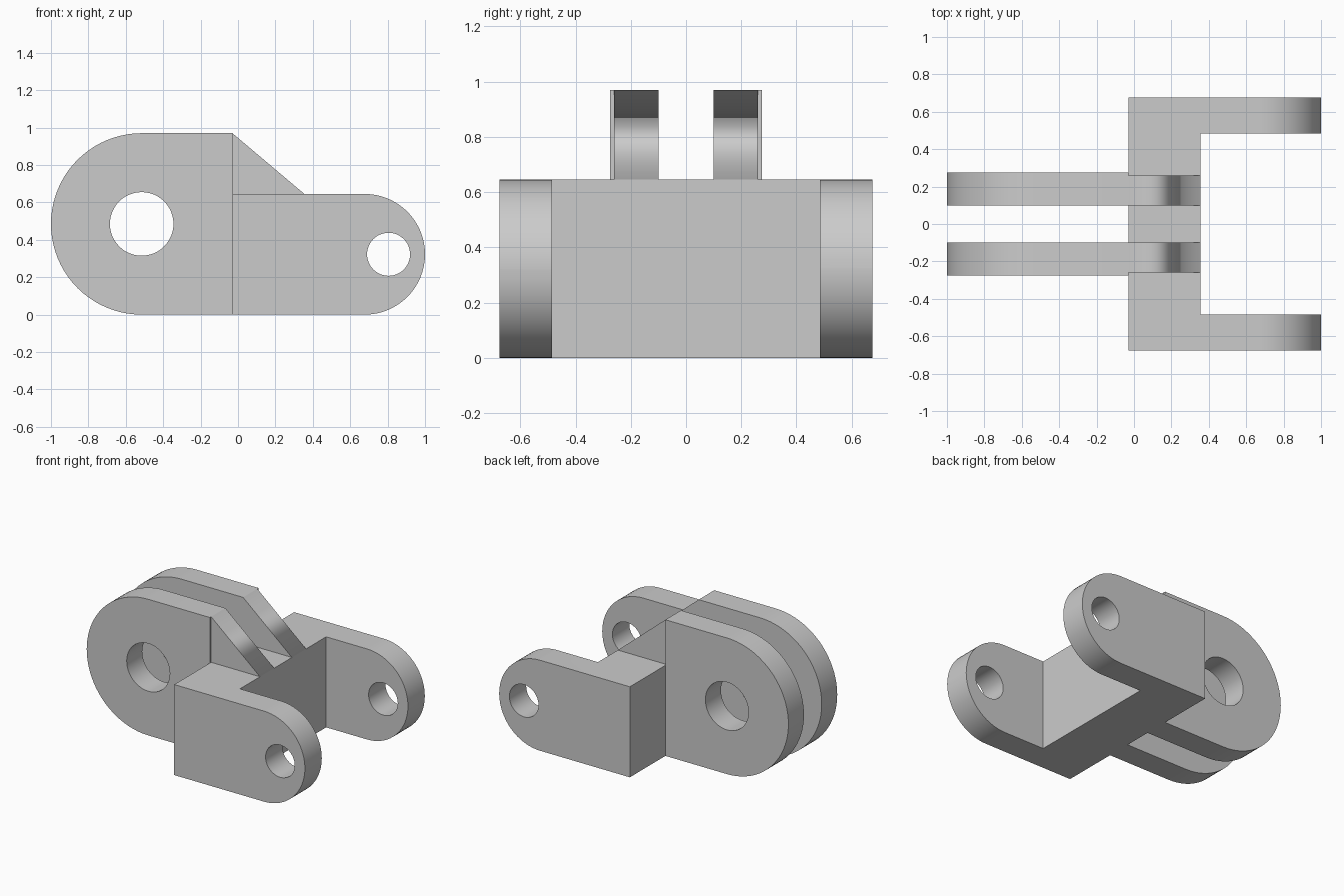
import bpy
from math import pi, sin, cos

cube = bpy.data.objects.get("Cube")
if cube:
    bpy.data.objects.remove(cube, do_unlink=True)

grey = bpy.data.materials.new("plain grey")
grey.use_nodes = True
colour = (0.6, 0.6, 0.6, 1)
grey.diffuse_color = colour
grey.node_tree.nodes["Principled BSDF"].inputs["Base Color"].default_value = colour

WAIST = -0.03      # plane where lugs meet the yoke
YOKE_H = 0.645
LUG_H = 0.97


def arc(cx, cy, r, start, end, steps):
    return [(cx + r * cos(start + (end - start) * i / steps),
             cy + r * sin(start + (end - start) * i / steps)) for i in range(steps + 1)]


def circle(cx, cy, r):
    return arc(cx, cy, r, 0, 2 * pi, 48)[:-1]


def plate(name, loops, low, high, upright=True):
    """Extrude closed outlines (inner ones become holes) along y, or along z if not upright."""
    curve = bpy.data.curves.new(name, "CURVE")
    curve.dimensions = "2D"
    curve.fill_mode = "BOTH"
    curve.extrude = (high - low) / 2
    for loop in loops:
        spline = curve.splines.new("POLY")
        spline.points.add(len(loop) - 1)
        for point, (u, v) in zip(spline.points, loop):
            point.co = (u, v, 0, 1)
        spline.use_cyclic_u = True
    obj = bpy.data.objects.new(name, curve)
    bpy.context.collection.objects.link(obj)
    middle = (low + high) / 2
    if upright:
        obj.rotation_euler.x = pi / 2
        obj.location.y = middle
    else:
        obj.location.z = middle
    bpy.ops.object.select_all(action="DESELECT")
    obj.select_set(True)
    bpy.context.view_layer.objects.active = obj
    bpy.ops.object.convert(target="MESH")
    bpy.ops.object.transform_apply(location=True, rotation=True, scale=True)
    # Weld the caps to the walls
    bpy.ops.object.mode_set(mode="EDIT")
    bpy.ops.mesh.select_all(action="SELECT")
    bpy.ops.mesh.remove_doubles(threshold=0.0001)
    bpy.ops.mesh.normals_make_consistent(inside=False)
    bpy.ops.object.mode_set(mode="OBJECT")
    obj = bpy.context.object
    obj.data.materials.clear()
    obj.data.materials.append(grey)
    return obj


def smooth(obj):
    bpy.ops.object.select_all(action="DESELECT")
    obj.select_set(True)
    bpy.context.view_layer.objects.active = obj
    bpy.ops.object.shade_smooth_by_angle(angle=pi / 6)


# Yoke: U-shaped plan trimmed to a round-ended side outline with pin holes
plan = [(WAIST, -0.675), (1.1, -0.675), (1.1, -0.485), (0.355, -0.485),
        (0.355, 0.485), (1.1, 0.485), (1.1, 0.675), (WAIST, 0.675)]
yoke = plate("yoke", [plan], -0.1, 0.8, upright=False)
r = YOKE_H / 2
side = [(WAIST, YOKE_H), (WAIST, 0)] + arc(1 - r, r, r, -pi / 2, pi / 2, 32)
# The trimming outline overshoots the back plane so the plan sets it cleanly
side[0], side[1] = (-0.2, YOKE_H), (-0.2, 0)
trim = plate("yoke_trim", [side, circle(0.805, r, 0.115)], -0.8, 0.8)
trim.hide_render = True
cut = yoke.modifiers.new("trim", "BOOLEAN")
cut.operation = "INTERSECT"
cut.solver = "EXACT"
cut.object = trim
bpy.context.view_layer.objects.active = yoke
bpy.ops.object.modifier_apply(modifier=cut.name)
bpy.data.objects.remove(trim, do_unlink=True)
smooth(yoke)

# Twin round lugs with a bore, each braced by a sloping gusset
R = LUG_H / 2
lug_outline = [(WAIST, 0), (WAIST, LUG_H)] + arc(R - 1, R, R, pi / 2, 3 * pi / 2, 40)
gusset_outline = [(WAIST, YOKE_H), (0.355, YOKE_H), (WAIST, LUG_H)]
for label, s in (("left", 1), ("right", -1)):
    lug = plate(label + "_lug", [lug_outline, circle(R - 1, R, 0.17)],
                *sorted((s * 0.1, s * 0.275)))
    smooth(lug)
    plate(label + "_gusset", [gusset_outline], *sorted((s * 0.1, s * 0.26)))
